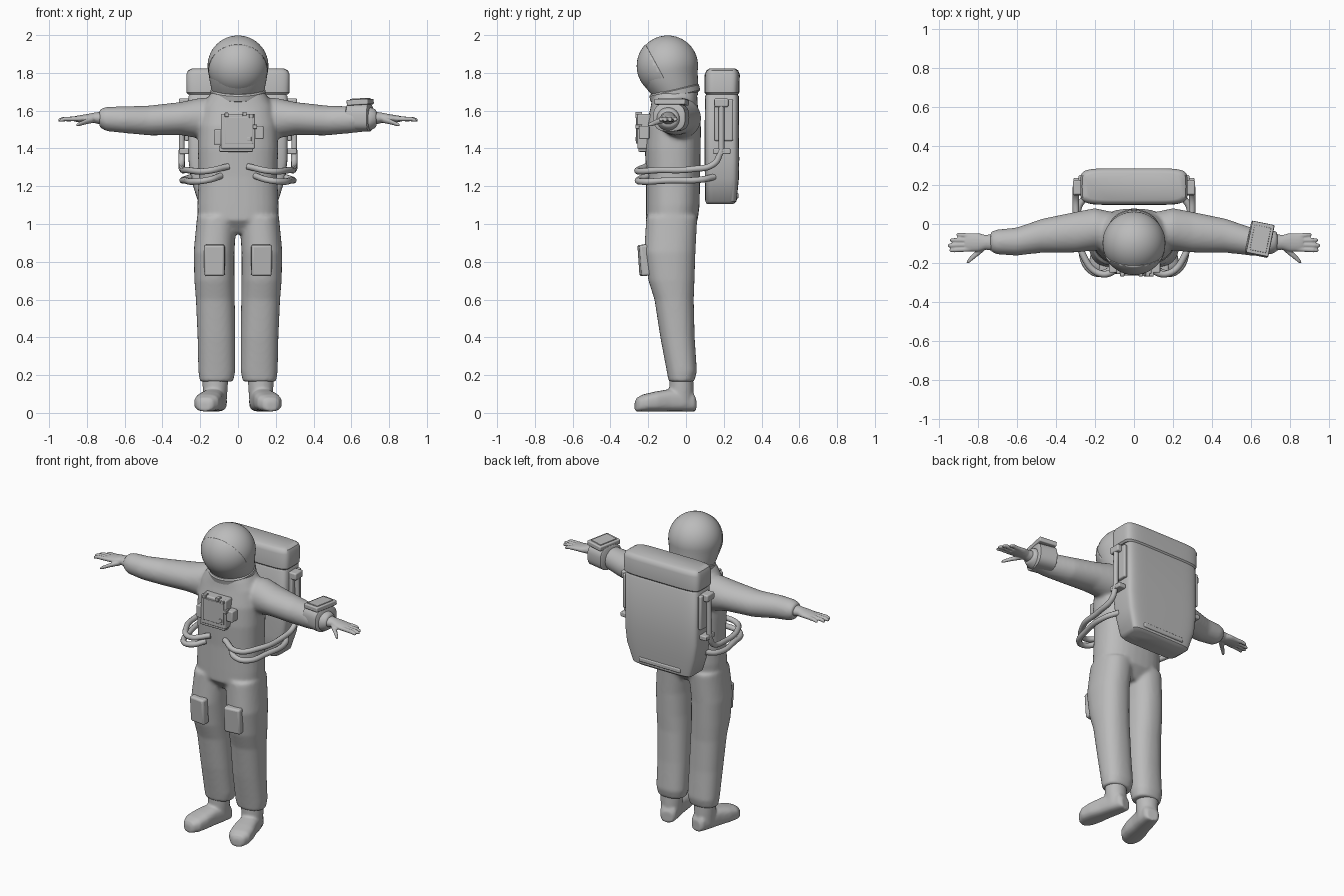
import bpy, bmesh, math
from mathutils import Vector, Matrix

cube = bpy.data.objects.get("Cube")
if cube:
    bpy.data.objects.remove(cube, do_unlink=True)

suit_grey = bpy.data.materials.new("suit_grey")
suit_grey.use_nodes = True
GREY = (0.5, 0.5, 0.5, 1)
suit_grey.diffuse_color = GREY
suit_grey.node_tree.nodes["Principled BSDF"].inputs["Base Color"].default_value = GREY


def loft(bm, rings, axis="z", power=2.0, sides=32):
    """Closed skin over rings (centre x, y, z, radius a, radius b) across an axis."""
    loops = []
    for cx, cy, cz, a, b in rings:
        loop = []
        for i in range(sides):
            t = math.tau * i / sides
            c, s = math.cos(t), math.sin(t)
            u = a * math.copysign(abs(c) ** (2 / power), c)
            v = b * math.copysign(abs(s) ** (2 / power), s)
            off = {"x": (0, u, v), "y": (u, 0, v), "z": (u, v, 0)}[axis]
            loop.append(bm.verts.new(Vector((cx, cy, cz)) + Vector(off)))
        loops.append(loop)
    for lo, hi in zip(loops, loops[1:]):
        for i in range(sides):
            j = (i + 1) % sides
            bm.faces.new((lo[i], lo[j], hi[j], hi[i]))
    bm.faces.new(loops[0][::-1])
    bm.faces.new(loops[-1])


def finish(bm, name, bevel=0, fuse=0, smooth=0, angle=40):
    """Turn a bmesh into a shaded object, optionally fused into one skin."""
    bmesh.ops.recalc_face_normals(bm, faces=bm.faces)
    me = bpy.data.meshes.new(name)
    bm.to_mesh(me)
    bm.free()
    me.materials.append(suit_grey)
    ob = bpy.data.objects.new(name, me)
    bpy.context.collection.objects.link(ob)
    bpy.ops.object.select_all(action="DESELECT")
    ob.select_set(True)
    bpy.context.view_layer.objects.active = ob
    bpy.ops.object.shade_smooth_by_angle(angle=math.radians(angle))
    if bevel:
        m = ob.modifiers.new("bevel", "BEVEL")
        m.width, m.segments = bevel, 3
    if fuse:
        m = ob.modifiers.new("fuse", "REMESH")
        m.mode, m.voxel_size, m.use_smooth_shade = "VOXEL", fuse, True
        m = ob.modifiers.new("soften", "SMOOTH")
        m.factor, m.iterations = 0.5, smooth
    return ob


def box(name, centre, size, bevel=0.006, rot=(0, 0, 0)):
    bm = bmesh.new()
    bmesh.ops.create_cube(bm, size=1, matrix=Matrix.Diagonal((*size, 1)))
    ob = finish(bm, name, bevel)
    ob.location, ob.rotation_euler = centre, rot
    return ob


def tube(name, points, radius):
    cu = bpy.data.curves.new(name, "CURVE")
    cu.dimensions = "3D"
    cu.bevel_depth, cu.bevel_resolution, cu.use_fill_caps = radius, 3, True
    sp = cu.splines.new("BEZIER")
    sp.bezier_points.add(len(points) - 1)
    for p, co in zip(sp.bezier_points, points):
        p.co = co
        p.handle_left_type = p.handle_right_type = "AUTO"
    cu.materials.append(suit_grey)
    ob = bpy.data.objects.new(name, cu)
    bpy.context.collection.objects.link(ob)


# Suit: torso, legs and sleeves fused into one soft skin
TORSO = [(0.95, -.075, .13, .08), (1.02, -.075, .213, .137), (1.1, -.07, .215, .142),
         (1.25, -.068, .208, .143), (1.4, -.07, .213, .148), (1.52, -.066, .21, .145),
         (1.62, -.062, .19, .125), (1.67, -.06, .16, .12), (1.71, -.058, .13, .115)]
LEG = [(1.04, .112, -.075, .105, .135), (0.85, .127, -.086, .108, .136),
       (0.7, .125, -.077, .106, .122), (0.6, .12, -.063, .103, .104),
       (0.4, .114, -.045, .1, .091), (0.22, .112, -.022, .098, .08),
       (0.165, .114, -.024, .088, .068)]
ARM = [(.08, -.035, 1.56, .09, .1), (.2, -.027, 1.56, .108, .108), (.3, -.042, 1.558, .104, .088),
       (.47, -.06, 1.548, .087, .079), (.6, -.09, 1.552, .072, .071),
       (.7, -.092, 1.556, .064, .064), (.735, -.09, 1.56, .05, .046)]
bm = bmesh.new()
loft(bm, [(0, y, z, a, b) for z, y, a, b in TORSO], power=2.4)
for s in (-1, 1):
    loft(bm, [(s * x, y, z, a, b) for z, x, y, a, b in LEG], power=2.3)
    loft(bm, [(s * x, y, z, a, b) for x, y, z, a, b in ARM], "x")
finish(bm, "suit", fuse=0.01, smooth=8)

# Boots, toes turned outward
BOOT = [(.05, .035, .035), (.035, .05, .05), (-.03, .06, .058), (-.1, .062, .058),
        (-.17, .07, .052), (-.23, .067, .045), (-.265, .045, .036), (-.275, .025, .025)]
# Gloves
PALM = [(.715, 1.56, .044, .036), (.76, 1.562, .038, .028), (.8, 1.56, .048, .022),
        (.85, 1.557, .047, .017), (.865, 1.556, .04, .014)]
TIPS = [(.91, -.055), (.942, -.083), (.953, -.11), (.945, -.135)]
for s, side in ((-1, "right"), (1, "left")):
    bm = bmesh.new()
    loft(bm, [(0, y, h + .008, a, h) for y, a, h in BOOT], "y", 2.8)
    loft(bm, [(0, -.025, .05, .06, .065), (0, -.025, .13, .066, .064),
              (0, -.025, .2, .07, .062)])
    boot = finish(bm, side + "_boot", fuse=0.008, smooth=4)
    boot.location = (s * .115, 0, 0)
    boot.rotation_euler.z = s * .23

    bm = bmesh.new()
    loft(bm, [(s * x, -.094, z, a, b) for x, z, a, b in PALM], "x", sides=16)
    for k, (tx, ty) in enumerate(TIPS):
        root = -.062 - .022 * k
        loft(bm, [(s * .83, root, 1.557, .013, .013),
                  (s * (tx - .03), (root + ty * 3) / 4, 1.556, .012, .012),
                  (s * (tx - .006), ty, 1.55, .010, .010),
                  (s * tx, ty, 1.549, .005, .005)], "x", sides=10)
    loft(bm, [(s * .765, -.115, 1.553, .022, .018), (s * .81, -.155, 1.54, .018, .014),
              (s * .845, -.187, 1.527, .014, .011), (s * .857, -.197, 1.523, .006, .005)],
         "x", sides=10)
    finish(bm, side + "_glove", fuse=0.005, smooth=2)

    # Thigh pad above the knee
    box(side + "_knee_pad", (s * .124, -.222, .808), (.108, .05, .165), .012,
        (math.radians(4), 0, s * .12))

    # Backpack side fittings and supply hoses
    box(side + "_hose_valve", (s * .285, .187, 1.642), (.055, .075, .045), .008)
    box(side + "_hose_bracket", (s * .285, .19, 1.385), (.05, .09, .03), .006)
    box(side + "_strap_anchor", (s * .272, .2, 1.55), (.025, .1, .22), .008)
    tube(side + "_supply_pipe", [(s * .295, .187, 1.64), (s * .298, .187, 1.5),
                                 (s * .298, .187, 1.37)], .016)
    tube(side + "_upper_hose", [(s * .298, .187, 1.39), (s * .298, .15, 1.32),
                                (s * .295, .03, 1.29), (s * .265, -.15, 1.285),
                                (s * .17, -.255, 1.28), (s * .05, -.21, 1.305)], .017)
    tube(side + "_lower_hose", [(s * .24, .15, 1.25), (s * .285, .08, 1.235),
                                (s * .275, -.1, 1.23), (s * .22, -.24, 1.225),
                                (s * .15, -.25, 1.235), (s * .09, -.2, 1.255)], .017)

# Helmet: flared collar rising into a dome
HC, HR = Vector((0, -.097, 1.837)), .161
bm = bmesh.new()
rings = [(0, -.058, 1.68, .13, .12), (0, -.07, 1.71, .14, .134), (0, -.088, 1.76, .15, .151)]
for i in range(15):
    t = math.radians(-10 + i * 7)
    r = HR * max(math.cos(t), .03)
    rings.append((0, HC.y, HC.z + HR * math.sin(t), r, r))
loft(bm, rings, sides=48)
finish(bm, "helmet")

# Visor shell over the face
bm = bmesh.new()
bmesh.ops.create_uvsphere(bm, u_segments=48, v_segments=32, radius=HR + .003,
                          matrix=Matrix.Translation(HC))
bmesh.ops.bisect_plane(bm, geom=bm.verts[:] + bm.edges[:] + bm.faces[:],
                       plane_co=(0, -.1, 1.74), plane_no=(0, .21, .115), clear_outer=True)
visor = finish(bm, "visor")
visor.modifiers.new("shell", "SOLIDIFY").thickness = .006

# Tilted neck ring
bm = bmesh.new()
tilt = Matrix.Translation((0, -.06, 1.695)) @ Matrix.Rotation(.23, 4, "X")
loft(bm, [(0, 0, -.024, .133, .125), (0, 0, -.016, .145, .135),
          (0, 0, .012, .145, .135), (0, 0, .02, .136, .128)], sides=48)
bm.transform(tilt)
finish(bm, "neck_ring")

# Backpack: tapered body under a separate lid
bm = bmesh.new()
loft(bm, [(0, .18, 1.105, .19, .07), (0, .185, 1.12, .212, .083), (0, .19, 1.24, .25, .09),
          (0, .19, 1.34, .262, .092), (0, .19, 1.675, .262, .09), (0, .19, 1.69, .252, .082)],
     power=7, sides=64)
finish(bm, "backpack_body")
bm = bmesh.new()
loft(bm, [(0, .19, 1.685, .262, .083), (0, .19, 1.695, .272, .092), (0, .192, 1.79, .274, .093),
          (0, .192, 1.812, .265, .085), (0, .192, 1.822, .245, .07)], power=6, sides=64)
finish(bm, "backpack_lid")
box("backpack_lower_ridge", (0, .268, 1.15), (.3, .02, .03), .008)

# Chest control pack
box("chest_pack", (0, -.222, 1.49), (.18, .07, .185), .008)
box("chest_pack_face", (.005, -.254, 1.495), (.15, .02, .14), .004)
box("chest_pack_base", (-.01, -.222, 1.4), (.18, .06, .035), .006)
box("chest_right_knob", (-.108, -.222, 1.46), (.04, .055, .08), .006)
box("chest_left_knob", (.112, -.222, 1.485), (.045, .055, .07), .006)
for k, (x, z) in enumerate([(-.06, 1.578), (.035, 1.582), (.07, 1.572), (.09, 1.515), (.06, 1.45)]):
    box("chest_switch_%d" % (k + 1), (x, -.25, z), (.022, .036, .022), .003)

# Wrist unit on the left sleeve
bm = bmesh.new()
loft(bm, [(-.06, 0, 0, .078, .066), (-.055, 0, 0, .086, .075),
          (.055, 0, 0, .086, .075), (.06, 0, 0, .078, .066)], "x", 2.8, 40)
cuff = finish(bm, "wrist_cuff")
cuff.location, cuff.rotation_euler.z = (.643, -.078, 1.565), -.2
box("wrist_display", (.647, -.076, 1.645), (.115, .165, .03), .006, (0, -.06, -.2))
box("wrist_display_screen", (.647, -.076, 1.661), (.085, .13, .008), .002, (0, -.06, -.2))
